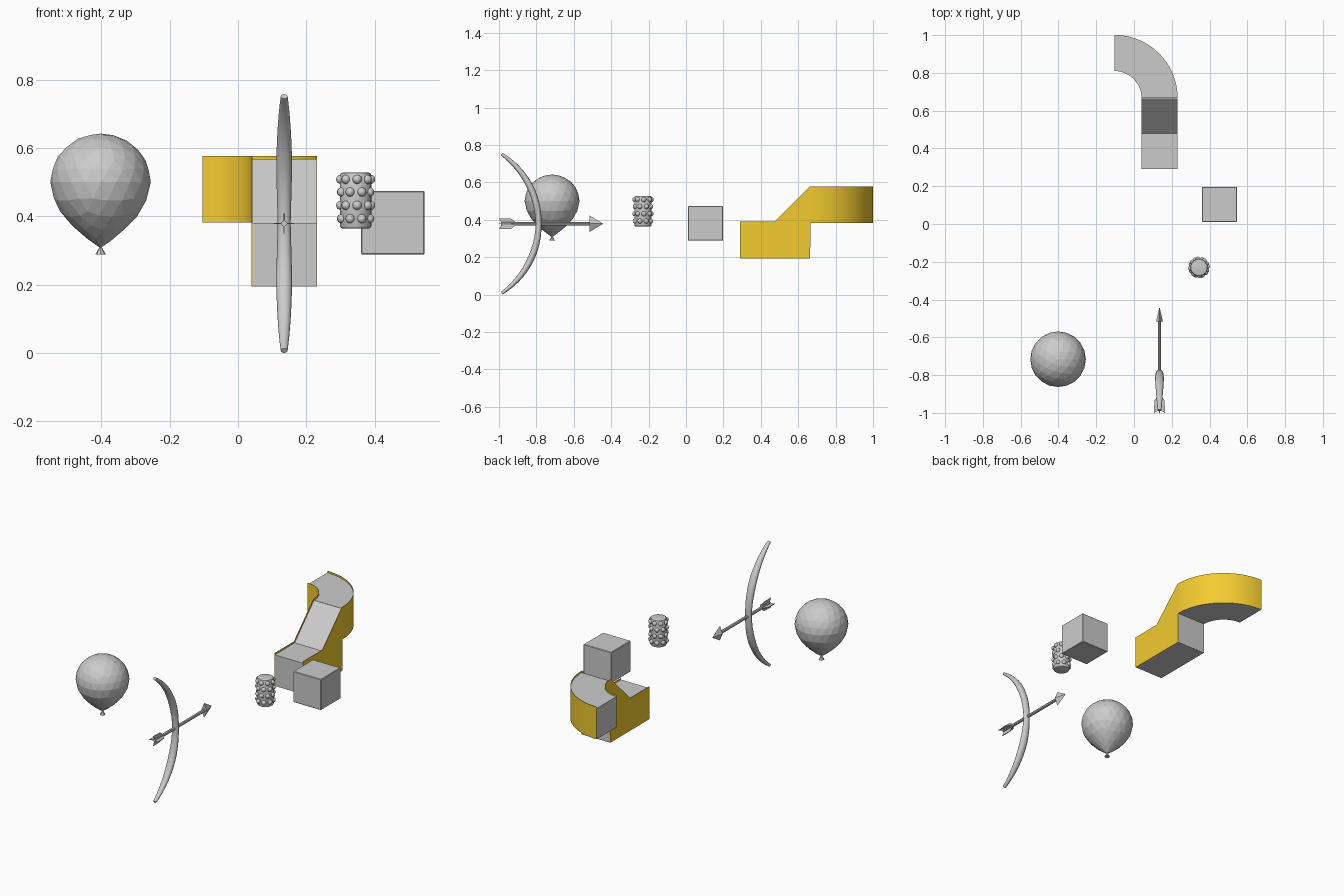
import bpy, bmesh
from math import sin, cos, pi, sqrt
from mathutils import Vector, Matrix

if "Cube" in bpy.data.objects:
    bpy.data.objects.remove(bpy.data.objects["Cube"])

gold = bpy.data.materials.new("gold")
gold.diffuse_color = (0.9, 0.6, 0.03, 1)
gold.use_nodes = True
gold.node_tree.nodes["Principled BSDF"].inputs["Base Color"].default_value = gold.diffuse_color


def finish(name, bm, mat=None, smooth=False):
    bmesh.ops.recalc_face_normals(bm, faces=bm.faces)
    me = bpy.data.meshes.new(name)
    bm.to_mesh(me)
    bm.free()
    ob = bpy.data.objects.new(name, me)
    bpy.context.collection.objects.link(ob)
    if mat:
        me.materials.append(mat)
    if smooth:
        bpy.ops.object.select_all(action='DESELECT')
        ob.select_set(True)
        bpy.context.view_layer.objects.active = ob
        bpy.ops.object.shade_smooth_by_angle(angle=0.7)
    return ob


def prism(bm, outline, shift):
    """Closed outline of 3D points pushed along shift."""
    face = bm.faces.new([bm.verts.new(p) for p in outline])
    new = bmesh.ops.extrude_face_region(bm, geom=[face], use_keep_orig=True)["geom"]
    bmesh.ops.translate(bm, vec=shift, verts=[v for v in new if isinstance(v, bmesh.types.BMVert)])


def loft(bm, rings):
    rows = [[bm.verts.new(p) for p in r] for r in rings]
    for a, b in zip(rows, rows[1:]):
        for i in range(len(a)):
            j = (i + 1) % len(a)
            bm.faces.new((a[i], a[j], b[j], b[i]))
    bm.faces.new(rows[0])
    bm.faces.new(rows[-1])


# Balloon: icosphere with a drawn-out lower half
bm = bmesh.new()
bmesh.ops.create_icosphere(bm, subdivisions=3, radius=1)
for v in bm.verts:
    x, y, z = v.co
    pinch = sqrt(max(0, 1 - z * z)) if z < 0 else 1
    v.co = (-0.402 + 0.147 * x * pinch, -0.716 + 0.147 * y * pinch,
            0.5 + z * (0.142 if z > 0 else 0.193))
finish("balloon", bm)

# Balloon knot
bm = bmesh.new()
bmesh.ops.create_cone(bm, cap_ends=True, segments=8, radius1=0.016, radius2=0.003,
                      depth=0.022, matrix=Matrix.Translation((-0.402, -0.716, 0.299)))
finish("balloon_knot", bm)

# Bow: tapered oval section swept along an arc in the yz plane
BX, BZ, R, N = 0.135, 0.379, 0.449, 24
bm = bmesh.new()
rings = []
for k in range(N + 1):
    s = 2 * k / N - 1
    a = s * 0.976
    out = Vector((0, cos(a), sin(a)))
    c = Vector((BX, -0.788 - R, BZ)) + out * R
    t = abs(s)
    w = 0.019 + 0.004 * min(t / 0.35, 1) - 0.013 * max(0, (t - 0.4) / 0.6) ** 1.6
    d = 0.016 + 0.002 * min(t / 0.35, 1) - 0.010 * max(0, (t - 0.4) / 0.6) ** 1.6
    rings.append([c + Vector((w * cos(q), 0, 0)) + out * d * sin(q)
                  for q in (2 * pi * i / 12 for i in range(12))])
loft(bm, rings)
finish("bow", bm, smooth=True)


# Arrow shaft and four-edged head, lofted along y
def section(y, rx, rz, n):
    return [(BX + rx * cos(2 * pi * i / n), y, BZ + rz * sin(2 * pi * i / n)) for i in range(n)]


bm = bmesh.new()
loft(bm, [section(-0.99, 0.009, 0.009, 8), section(-0.5, 0.009, 0.009, 8)])
finish("arrow_shaft", bm)
bm = bmesh.new()
loft(bm, [section(-0.516, 0.018, 0.044, 4), section(-0.444, 0.001, 0.001, 4)])
finish("arrow_head", bm)

# Arrow feathers: four thin vanes
bm = bmesh.new()
for k in range(4):
    d = Vector((cos(k * pi / 2), 0, sin(k * pi / 2)))
    n = Vector((-d.z, 0, d.x)) * 0.004
    pts = [(-0.985, 0.004), (-1.0, 0.029), (-0.935, 0.027), (-0.905, 0.004)]
    prism(bm, [Vector((BX, y, BZ)) + d * r - n / 2 for y, r in pts], n)
finish("arrow_feathers", bm)

# Studded cylinder
CX, CY = 0.344, -0.23
bm = bmesh.new()
loft(bm, [[(CX + r * cos(2 * pi * i / 24), CY + r * sin(2 * pi * i / 24), z) for i in range(24)]
          for r, z in ((0.037, 0.364), (0.043, 0.366), (0.046, 0.372),
                       (0.046, 0.520), (0.043, 0.526), (0.037, 0.528))])
finish("studded_cylinder", bm, smooth=True)

bm = bmesh.new()
for row, z in enumerate((0.393, 0.432, 0.471, 0.508)):
    for i in range(8):
        a = (i + 0.4 * (row % 2 == 0)) * pi / 4 + 0.1
        m = Matrix.Translation((CX + 0.044 * cos(a), CY + 0.044 * sin(a), z))
        bmesh.ops.create_uvsphere(bm, u_segments=12, v_segments=8, radius=0.0135, matrix=m)
finish("studs", bm, smooth=True)

# Cube with slightly softened edges
bm = bmesh.new()
bmesh.ops.create_cube(bm, size=0.186, matrix=Matrix.Translation((0.453, 0.104, 0.381)))
bmesh.ops.bevel(bm, geom=bm.edges[:], offset=0.003, segments=1, affect='EDGES')
finish("cube", bm)

# Track: straight piece with ramp, then a quarter turn
X0, X1, W = 0.04, 0.231, 0.002
AX, AY = -0.104, 0.666


def arc_band(bm, r0, r1, z0, z1):
    ang = [i * pi / 2 / 24 for i in range(25)]
    quad = lambda a: [(AX + r * cos(a), AY + r * sin(a), z)
                      for r, z in ((r0, z0), (r1, z0), (r1, z1), (r0, z1))]
    loft(bm, [quad(a) for a in ang])


bm = bmesh.new()
road = [(0.29, 0.194), (0.664, 0.194), (0.664, 0.567), (0.48, 0.381), (0.29, 0.381)]
prism(bm, [(X0 + W, y, z) for y, z in road], (X1 - X0 - 2 * W, 0, 0))
finish("track_ramp", bm)

bm = bmesh.new()
arc_band(bm, X0 - AX + W, X1 - AX - W, 0.382, 0.567)
finish("track_turn", bm, smooth=True)

# Gold side walls, a little higher than the road
bm = bmesh.new()
wall = [(0.29, 0.194), (0.664, 0.194), (0.666, 0.577), (0.66, 0.577), (0.474, 0.391), (0.29, 0.391)]
for x in (X0, X1 - W):
    prism(bm, [(x, y, z) for y, z in wall], (W, 0, 0))
finish("ramp_walls", bm, gold)

bm = bmesh.new()
for r in (X0 - AX, X1 - AX - W):
    arc_band(bm, r, r + W, 0.382, 0.577)
finish("turn_walls", bm, gold, smooth=True)
